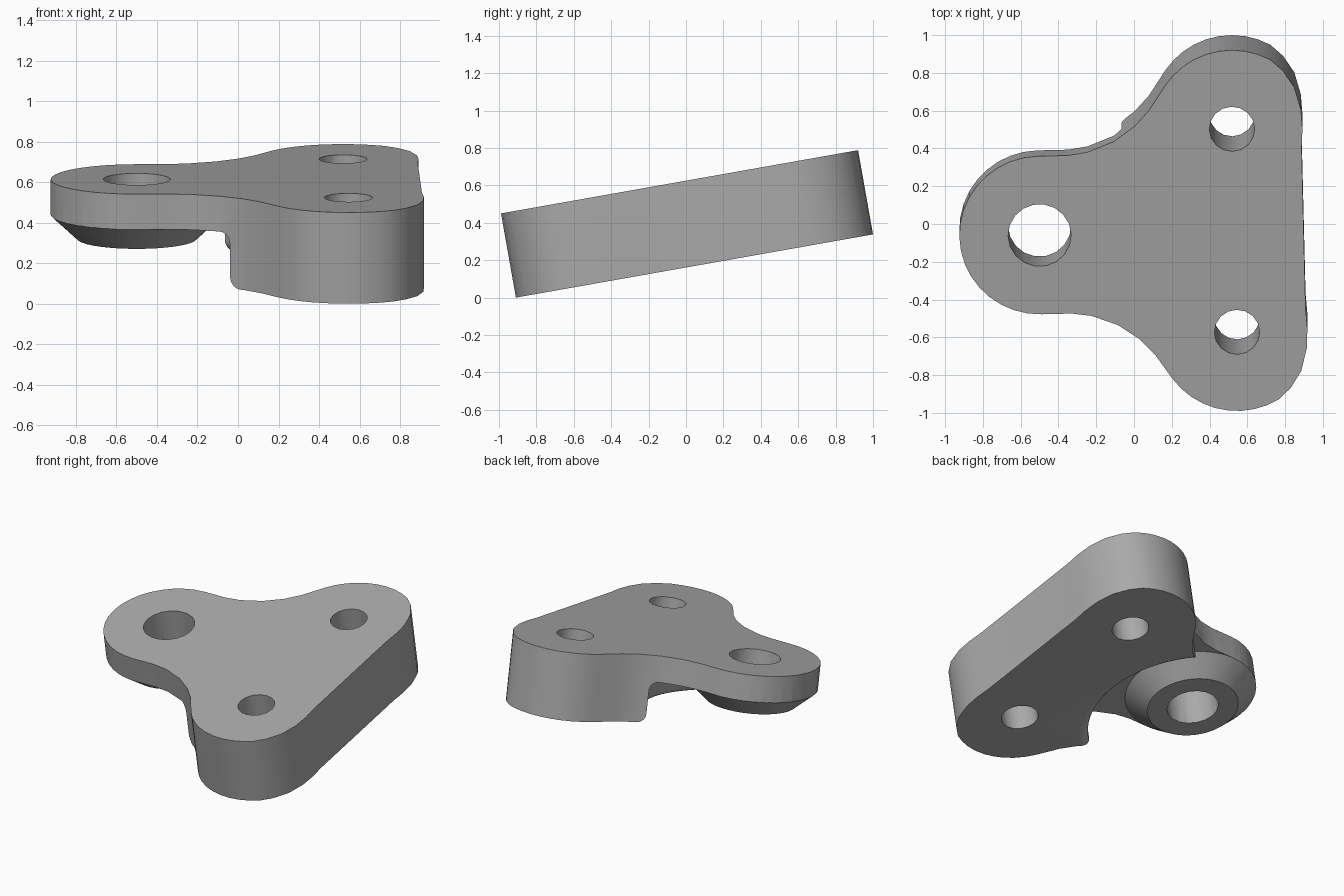
import bpy
import bmesh
from math import cos, sin, radians, pi
from mathutils import Matrix, Vector

if "Cube" in bpy.data.objects:
    bpy.data.objects.remove(bpy.data.objects["Cube"], do_unlink=True)

THICK = 0.457              # full depth of the body
BOSS_U = -1.032            # boss axis, measured from the bolt hole line
BOLT_V = 0.546             # bolt hole offset either side of the mirror line
LOBE_R = 0.424

grey = bpy.data.materials.new("plain grey")
grey.use_nodes = True
grey.diffuse_color = (0.40, 0.40, 0.40, 1)
grey.node_tree.nodes["Principled BSDF"].inputs["Base Color"].default_value = (0.40, 0.40, 0.40, 1)


def arc(cx, cy, r, start, end, steps):
    """Points along a circular arc, angles in degrees."""
    angles = [radians(start + (end - start) * i / steps) for i in range(steps + 1)]
    return [(cx + r * cos(a), cy + r * sin(a)) for a in angles]


def to_object(name, bm):
    bmesh.ops.recalc_face_normals(bm, faces=bm.faces)
    mesh = bpy.data.meshes.new(name)
    bm.to_mesh(mesh)
    bm.free()
    mesh.materials.append(grey)
    obj = bpy.data.objects.new(name, mesh)
    bpy.context.collection.objects.link(obj)
    return obj


def prism(name, outline, low, high):
    bm = bmesh.new()
    face = bm.faces.new([bm.verts.new((u, v, low)) for u, v in outline])
    top = bmesh.ops.extrude_face_region(bm, geom=[face])["geom"]
    verts = [g for g in top if isinstance(g, bmesh.types.BMVert)]
    bmesh.ops.translate(bm, verts=verts, vec=(0, 0, high - low))
    return to_object(name, bm)


def lathe(name, profile, u, steps):
    """Turn a (radius, height) profile around a vertical axis at u."""
    bm = bmesh.new()
    verts = [bm.verts.new((u + r, 0, w)) for r, w in profile]
    edges = [bm.edges.new(pair) for pair in zip(verts, verts[1:])]
    bmesh.ops.spin(bm, geom=verts + edges, cent=(u, 0, 0), axis=(0, 0, 1),
                   angle=2 * pi, steps=steps, use_merge=True)
    bmesh.ops.remove_doubles(bm, verts=bm.verts, dist=0.0005)
    return to_object(name, bm)


def cut(target, cutter):
    cutter.hide_render = True
    mod = target.modifiers.new("cut", "BOOLEAN")
    mod.operation = "DIFFERENCE"
    mod.solver = "EXACT"
    mod.object = cutter
    bpy.context.view_layer.objects.active = target
    bpy.ops.object.modifier_apply(modifier=mod.name)
    bpy.data.objects.remove(cutter, do_unlink=True)


# Three-lobed outline: one half, then its mirror image
half = arc(BOSS_U, 0, 0.425, 180, 270, 9)
half += [(-0.873, -0.425), (-0.768, -0.44), (-0.629, -0.493), (-0.516, -0.572), (-0.438, -0.655)]
half += arc(0, -BOLT_V, LOBE_R, 215, 300, 9)
half += [(0.277, -0.853), (0.335, -0.763), (0.367, -0.643), (0.373, -0.537), (0.366, -0.43)]
outline = half + [(u, -v) for u, v in reversed(half[1:])]
body = prism("bracket_body", outline, 0, THICK)

# Round clearance under the thin arm, leaving the tapered boss in its middle
profile = [(0, -0.1), (0.78, -0.1), (0.76, -0.005)]
profile += arc(0.75, 0.06, 0.06, 270, 180, 5)
profile += arc(0.63, 0.22, 0.06, 0, 90, 5)
profile += [(0.425, 0.28), (0.295, 0.16), (0, 0.16)]
cut(body, lathe("arm_clearance", profile, BOSS_U, 64))

# Boss hole and two bolt holes
for u, v, r, sides in [(BOSS_U, 0, 0.167, 18), (0, BOLT_V, 0.12, 16), (0, -BOLT_V, 0.12, 16)]:
    cut(body, prism("hole_cutter", arc(u, v, r, 0, 360, sides)[:-1], -0.2, THICK + 0.2))

# Lean the whole bracket back and stand it on the ground
place = (Matrix.Translation(Vector((0, 0.04, 0.17)))
         @ Matrix.Rotation(radians(10.04), 4, "X")
         @ Matrix.Translation(Vector((0.532, 0.005, 0)))
         @ Matrix.Rotation(radians(1.4), 4, "Z"))
body.data.transform(place)
lowest = min(v.co.z for v in body.data.vertices)
body.data.transform(Matrix.Translation((0, 0, -lowest)))

# Smooth curved walls, crisp rims
bpy.ops.object.select_all(action="DESELECT")
body.select_set(True)
bpy.context.view_layer.objects.active = body
bpy.ops.object.shade_smooth_by_angle(angle=radians(30))
